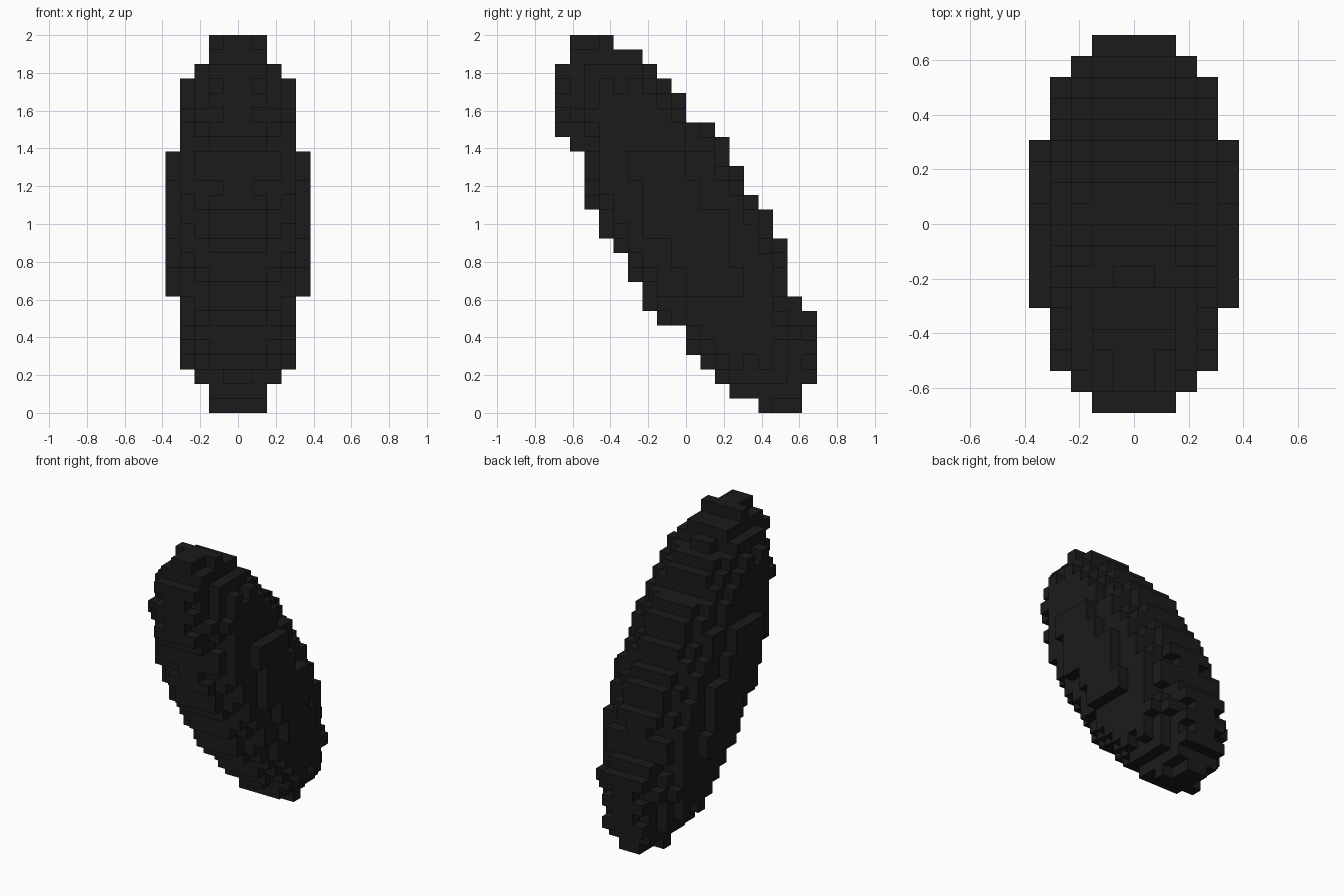
import bpy
import bmesh
from math import ceil, floor, sqrt
from mathutils import Vector

cube = bpy.data.objects.get("Cube")
if cube:
    bpy.data.objects.remove(cube)

ROWS = 26
CELL = 2 / ROWS
HALF_DEPTH, HALF_WIDTH, HALF_HEIGHT = 6, 5.12, 13.2
LEAN = -0.52

# Front edge of the core rows, bottom to top; the back edge is its half-turn
front_edge = [5, 3, 2, 1, 0, 0, -2, -3, -3, -4, -4, -5, -6,
              -6, -7, -7, -7, -7, -8, -9, -9, -9, -9, -9, -8, -8]
# How far each sideways layer reaches up and down, and front to back
layer_reach = [13, 13, 11, 10, 5]
layer_depth = [9, 9, 8, 7, 4]
# Rows of each layer whose front edge is set back from the even shape
set_back = {
    1: {25: 2, 22: 1, 20: 1, 15: 1, 2: 1},
    2: {row: 1 for row in (23, 22, 21, 19, 18)},
    3: {19: 1, 7: 1, 3: -1},
    4: {row: 1 for row in (15, 14, 11, 9)},
}
# Single-cell pits in the side faces
pits = {(3, -5, 22), (3, 4, 3)}


def row_start(layer, row):
    """First filled cell of a row, counted from the front."""
    step = set_back.get(layer, {}).get(row, 0)
    if layer < 2:
        return front_edge[row] + step
    z = row + 0.5 - ROWS / 2
    k = 1 - (z / HALF_HEIGHT) ** 2 - ((layer + 0.5) / HALF_WIDTH) ** 2
    edge = LEAN * z - HALF_DEPTH * sqrt(max(k, 0))
    return max(ceil(edge - 0.5), -layer_depth[layer]) + step


# Fill the leaning ellipsoid with cells, mirrored left and right
cells = set()
middle_row = ROWS // 2
for layer, reach in enumerate(layer_reach):
    for row in range(middle_row - reach, middle_row + reach):
        for y in range(row_start(layer, row), -row_start(layer, ROWS - 1 - row)):
            if (layer, y, row) not in pits:
                cells.add((layer, y, row))
                cells.add((-1 - layer, y, row))

# Build only the outer faces of the blocks
bm = bmesh.new()
for cell in cells:
    centre = Vector(cell) + Vector((0.5, 0.5, 0.5))
    for axis in range(3):
        for sign in (-1, 1):
            step = Vector((0, 0, 0))
            step[axis] = sign
            if tuple(floor(c + s) for c, s in zip(cell, step)) in cells:
                continue
            u = Vector((0, 0, 0))
            u[(axis + 1) % 3] = 0.5
            v = step.cross(u)
            middle = centre + step / 2
            corners = (middle - u - v, middle + u - v, middle + u + v, middle - u + v)
            bm.faces.new([bm.verts.new(p * CELL) for p in corners])
bmesh.ops.remove_doubles(bm, verts=bm.verts, dist=CELL / 100)

mesh = bpy.data.meshes.new("block_ellipsoid")
bm.to_mesh(mesh)
bm.free()

# Single dark colour
colour = (0.011, 0.011, 0.011, 1)
material = bpy.data.materials.new("charcoal")
material.use_nodes = True
material.diffuse_color = colour
material.node_tree.nodes["Principled BSDF"].inputs["Base Color"].default_value = colour
mesh.materials.append(material)

body = bpy.data.objects.new("block_ellipsoid", mesh)
bpy.context.collection.objects.link(body)
